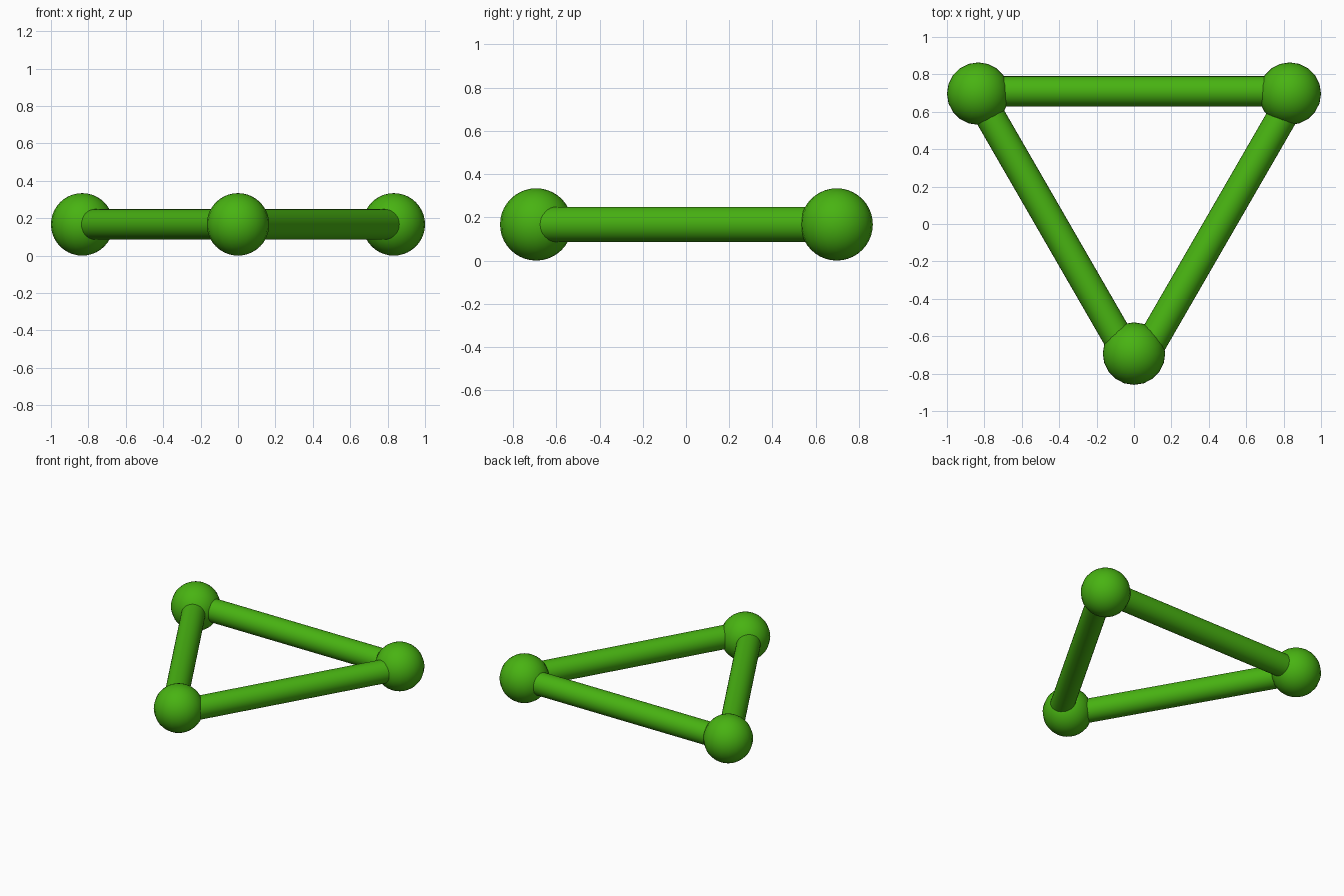
import bpy, math
from mathutils import Vector

if "Cube" in bpy.data.objects:
    bpy.data.objects.remove(bpy.data.objects["Cube"])

R_BALL, R_ROD = 0.167, 0.081
green = bpy.data.materials.new("green")
green.diffuse_color = (0.065, 0.45, 0.006, 1)
green.use_nodes = True
green.node_tree.nodes["Principled BSDF"].inputs["Base Color"].default_value = green.diffuse_color


def finish(name):
    ob = bpy.context.object
    ob.name = name
    ob.data.materials.append(green)
    bpy.ops.object.shade_smooth_by_angle(angle=math.radians(40))


def ball(name, x, y):
    bpy.ops.mesh.primitive_uv_sphere_add(segments=20, ring_count=20,
                                         radius=R_BALL, location=(x, y, R_BALL))
    finish(name)


def rod(name, a, b):
    a, b = Vector((*a, R_BALL)), Vector((*b, R_BALL))
    d = b - a
    bpy.ops.mesh.primitive_cylinder_add(vertices=32, radius=R_ROD, depth=d.length,
                                        location=(a + b) / 2,
                                        rotation=d.to_track_quat('Z', 'Y').to_euler())
    finish(name)


# Corner balls
ball("back_left_ball", -0.833, 0.697)
ball("back_right_ball", 0.833, 0.697)
ball("front_ball", 0, -0.693)

# Connecting rods, ends hidden in the balls
rod("back_rod", (-0.80, 0.709), (0.80, 0.709))
rod("left_rod", (-0.823, 0.669), (-0.052, -0.667))
rod("right_rod", (0.843, 0.663), (0.069, -0.677))
